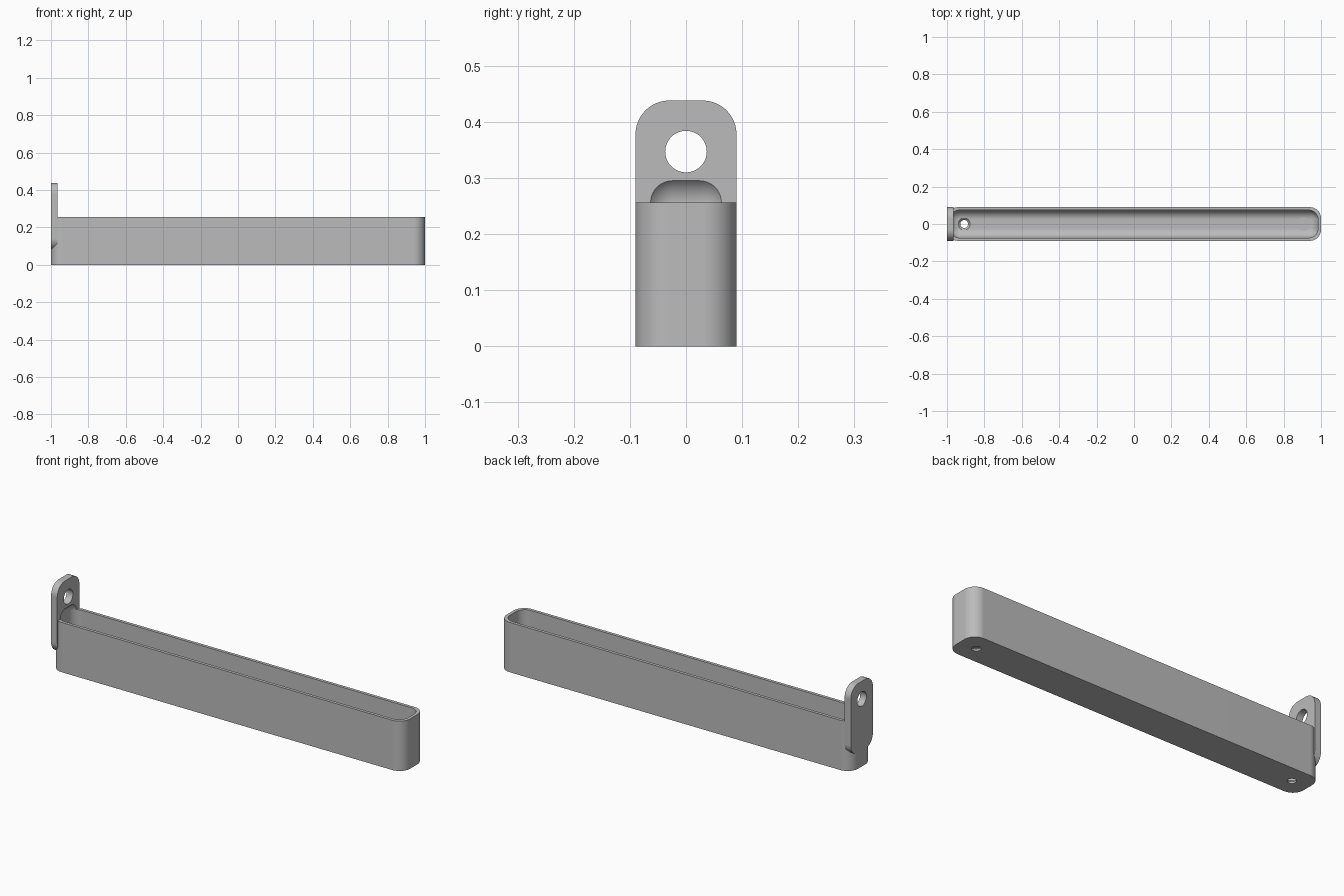
import bpy
import bmesh
from math import radians
from mathutils import Matrix, Vector

default = bpy.data.objects.get("Cube")
if default:
    bpy.data.objects.remove(default, do_unlink=True)

HALF_W = 0.09      # half width of the tray and tab
RIM = 0.256        # height of the tray walls
WALL = 0.016
FLOOR = 0.02
CORNER = 0.06
INNER = 0.05       # radius of the cavity's rounded edges
TAB_X = -0.965     # inner face of the tab

grey = bpy.data.materials.new("plain grey")
grey.use_nodes = True
grey.diffuse_color = (0.5, 0.5, 0.5, 1)
grey.node_tree.nodes["Principled BSDF"].inputs["Base Color"].default_value = (0.5, 0.5, 0.5, 1)


def finish(name, bm):
    mesh = bpy.data.meshes.new(name)
    bmesh.ops.recalc_face_normals(bm, faces=bm.faces)
    bm.to_mesh(mesh)
    bm.free()
    mesh.materials.append(grey)
    obj = bpy.data.objects.new(name, mesh)
    bpy.context.collection.objects.link(obj)
    return obj


def rounded_box(name, low, high, radius, axis=None):
    """Box with the edges along one axis rounded, or all of them."""
    low, high = Vector(low), Vector(high)
    bm = bmesh.new()
    bmesh.ops.create_cube(bm, size=1)
    bmesh.ops.scale(bm, vec=high - low, verts=bm.verts)
    bmesh.ops.translate(bm, vec=(low + high) / 2, verts=bm.verts)
    edges = [e for e in bm.edges if axis is None
             or abs((e.verts[0].co - e.verts[1].co).normalized()[axis]) > 0.9]
    bmesh.ops.bevel(bm, geom=edges, offset=radius, segments=12, profile=0.5, affect='EDGES')
    return finish(name, bm)


def cone(name, centre, r_low, r_high, depth, along_x=False):
    bm = bmesh.new()
    bmesh.ops.create_cone(bm, cap_ends=True, segments=48, radius1=r_low, radius2=r_high, depth=depth)
    if along_x:
        bmesh.ops.rotate(bm, verts=bm.verts, matrix=Matrix.Rotation(radians(90), 3, 'Y'))
    bmesh.ops.translate(bm, vec=centre, verts=bm.verts)
    return finish(name, bm)


def combine(target, other, operation):
    mod = target.modifiers.new(operation.lower(), 'BOOLEAN')
    mod.operation, mod.object, mod.solver = operation, other, 'EXACT'
    bpy.context.view_layer.objects.active = target
    bpy.ops.object.modifier_apply(modifier=mod.name)
    bpy.data.objects.remove(other, do_unlink=True)


# Long tray with rounded upright corners, and the hanging tab at its end
tray = rounded_box("tray_with_hanging_tab", (-1, -HALF_W, 0), (1, HALF_W, RIM), CORNER, axis=2)
tab = rounded_box("tab", (-1, -HALF_W, 0.08), (TAB_X, HALF_W, 0.438), CORNER, axis=0)
combine(tray, tab, 'UNION')

# Cavity with soft edges, rising past the rim to scoop into the tab
cavity = rounded_box("cavity", (WALL - 1, WALL - HALF_W, FLOOR),
                     (1 - WALL, HALF_W - WALL, RIM + INNER), INNER)
combine(tray, cavity, 'DIFFERENCE')

# Hole through the tab
combine(tray, cone("tab_hole", (-1, 0, 0.347), 0.037, 0.037, 0.2, along_x=True), 'DIFFERENCE')

# Countersunk screw holes in the floor
for x in (-0.908, 0.908):
    combine(tray, cone("screw_hole", (x, 0, 0), 0.021, 0.021, 0.1), 'DIFFERENCE')
    combine(tray, cone("countersink", (x, 0, 0.016), 0.02, 0.036, 0.016), 'DIFFERENCE')

# Smooth curves with crisp edges
bpy.ops.object.select_all(action='DESELECT')
tray.select_set(True)
bpy.context.view_layer.objects.active = tray
bpy.ops.object.shade_smooth_by_angle(angle=radians(30))
normals = tray.modifiers.new("flat face normals", 'WEIGHTED_NORMAL')
normals.keep_sharp = True
